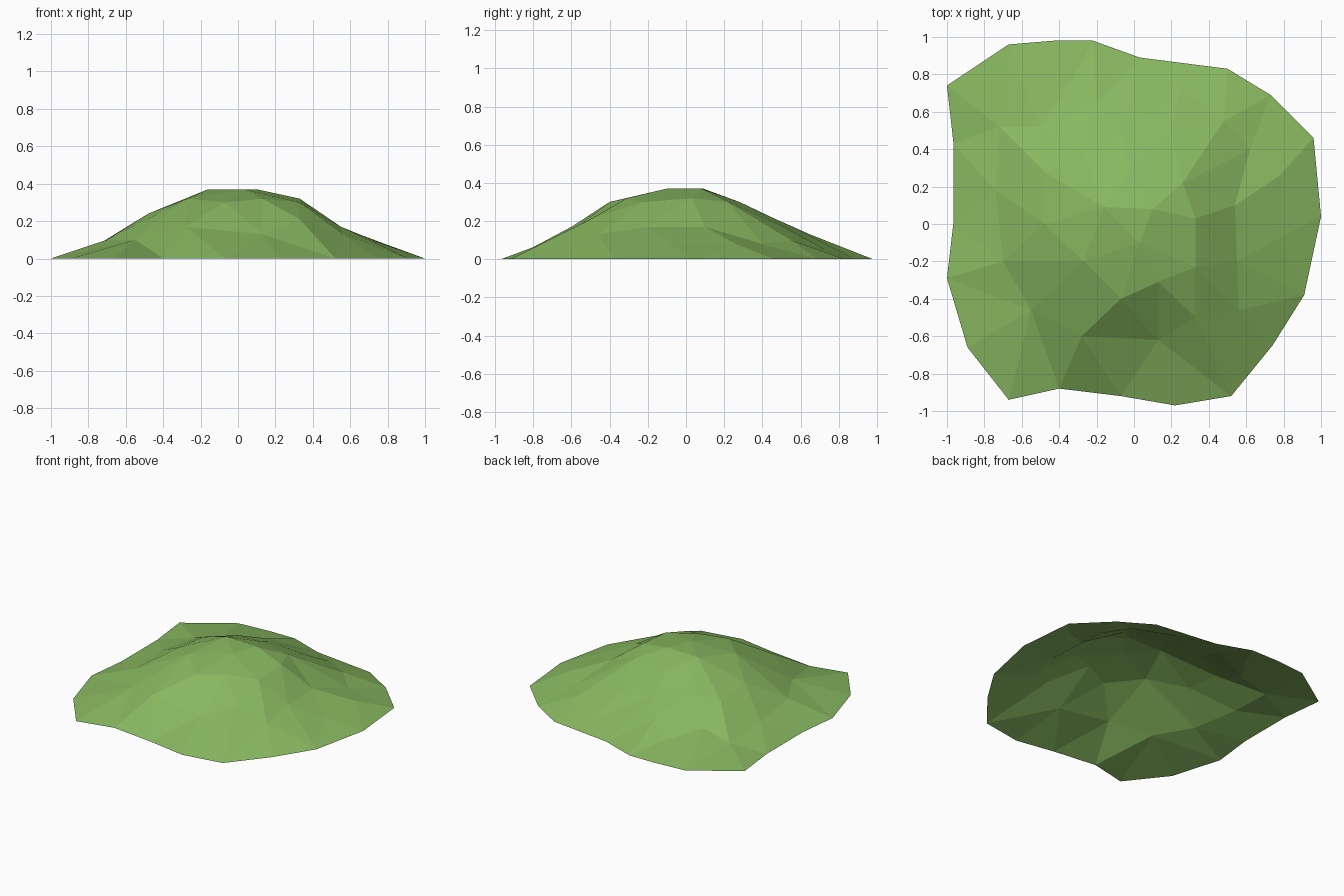
import bpy
import bmesh
from mathutils import Vector
from mathutils.geometry import delaunay_2d_cdt

default_cube = bpy.data.objects.get("Cube")
if default_cube:
    bpy.data.objects.remove(default_cube, do_unlink=True)


def make_material(name, colour):
    """One flat colour, shown both in the viewport and in a render."""
    material = bpy.data.materials.new(name)
    material.use_nodes = True
    material.diffuse_color = colour
    shader = next(n for n in material.node_tree.nodes if n.type == "BSDF_PRINCIPLED")
    shader.inputs["Base Color"].default_value = colour
    shader.inputs["Roughness"].default_value = 1
    return material


def points_at(height, *plan):
    """Lift plan points, given in hundredths, to a shared contour height."""
    return [Vector((x, y, height)) / 100 for x, y in plan]


def build_terrain(name, rim, contours, material):
    """Triangulate the rim and contour points into an open, faceted shell."""
    points = rim + [point for contour in contours for point in contour]
    plan = [point.to_2d() for point in points]
    border = list(range(len(rim)))
    result = delaunay_2d_cdt(plan, [], [border], 1, 0.0001)
    corners, triangles, sources = result[0], result[2], result[3]

    bm = bmesh.new()
    verts = [
        bm.verts.new((corner.x, corner.y, points[source[0]].z))
        for corner, source in zip(corners, sources)
    ]
    for triangle in triangles:
        bm.faces.new([verts[i] for i in triangle])
    bm.normal_update()
    for face in bm.faces:
        face.smooth = False
        if face.normal.z < 0:
            face.normal_flip()

    mesh = bpy.data.meshes.new(name)
    bm.to_mesh(mesh)
    bm.free()
    mesh.materials.append(material)
    terrain = bpy.data.objects.new(name, mesh)
    bpy.context.collection.objects.link(terrain)
    return terrain


grass = make_material("grass green", (0.246, 0.479, 0.117, 1))

# Irregular foot of the hill, counter-clockwise from the right-hand side
rim = points_at(
    0,
    (100, 4), (96, 46), (73, 69), (50, 83), (3, 89), (-22, 98), (-43, 98),
    (-67, 96), (-100, 74), (-96.5, 43), (-96.5, 1), (-100, -29), (-89, -66),
    (-67, -94), (-40, -88), (-7, -92), (22, -97), (52, -92), (74, -65), (91, -38),
)

# Contours from the shallow skirt up to the crown
contours = [
    points_at(5, (-72, 52), (-33, 77), (25, 73)),
    points_at(8, (78, 26), (77, -8), (-74, 18), (62, 40)),
    points_at(10, (-70, -20), (-55, -46), (48, 55), (-50, 52)),
    points_at(13, (56, -46), (-20, 65), (13, -62)),
    points_at(17, (-28, -60), (20, 51), (54, 10), (55, -20)),
    points_at(21, (-7, 47), (33, -50), (-48, 28)),
    points_at(24, (-48, 0), (-27, 38)),
    points_at(30, (-7, -40), (26, 22), (33, -23), (-2, 28)),
    points_at(32, (33, 3), (-27, -20), (13, -31)),
    points_at(37, (-16, 9), (3, -10), (10, 8)),
]

build_terrain("grassy_hill", rim, contours, grass)
